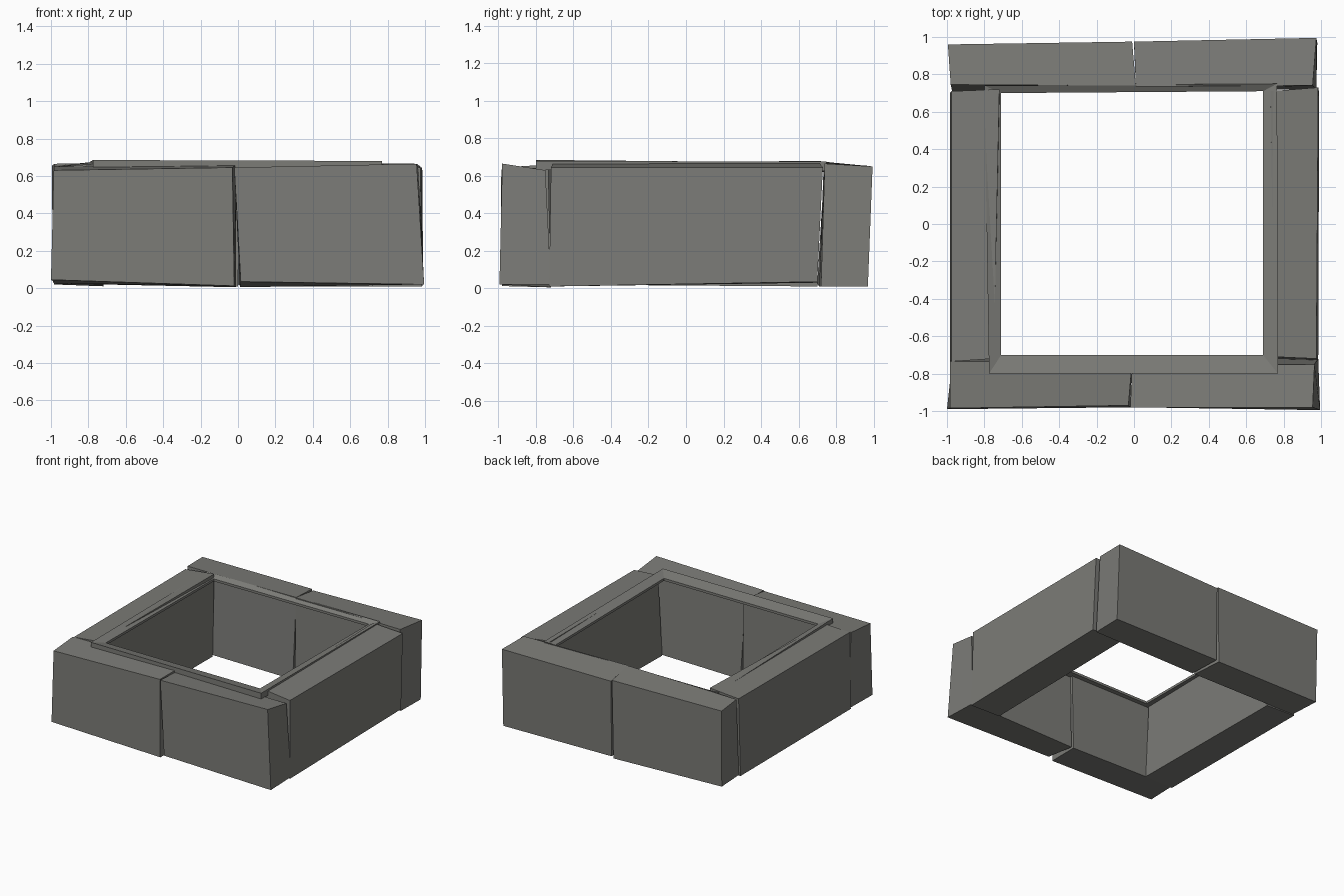
import bpy

stone = bpy.data.materials.new("warm grey stone")
stone.diffuse_color = (0.2, 0.2, 0.185, 1)


def make(name, verts, faces):
    mesh = bpy.data.meshes.new(name)
    mesh.from_pydata(verts, [], faces)
    mesh.materials.append(stone)
    obj = bpy.data.objects.new(name, mesh)
    bpy.context.collection.objects.link(obj)
    return obj


def block(name, lower, upper):
    """Rough-cut stone lofted between two counter-clockwise quads."""
    sides = [(i, (i + 1) % 4, (i + 1) % 4 + 4, i + 4) for i in range(4)]
    make(name, lower + upper, [(3, 2, 1, 0), (4, 5, 6, 7)] + sides)


# Front pair of stones
block("front_left_stone",
      [(-1.0, -0.99, 0.045), (-0.02, -0.98, 0.012), (-0.01, -0.72, 0.005), (-0.97, -0.72, 0.025)],
      [(-0.985, -0.985, 0.63), (-0.03, -0.97, 0.645), (-0.01, -0.735, 0.66), (-0.985, -0.735, 0.65)])
block("front_right_stone",
      [(0.015, -0.98, 0.035), (0.995, -0.995, 0.02), (0.985, -0.72, 0.02), (0.01, -0.72, 0.005)],
      [(-0.02, -0.98, 0.645), (0.955, -0.98, 0.665), (0.965, -0.75, 0.63), (-0.01, -0.755, 0.64)])

# Back pair of stones
block("back_left_stone",
      [(-0.97, 0.70, 0.025), (0.0, 0.71, 0.01), (-0.02, 0.97, 0.01), (-0.99, 0.95, 0.03)],
      [(-0.98, 0.745, 0.665), (0.01, 0.74, 0.675), (-0.01, 0.975, 0.65), (-0.995, 0.96, 0.655)])
block("back_right_stone",
      [(0.02, 0.71, 0.01), (0.975, 0.72, 0.01), (0.98, 0.97, 0.01), (0.0, 0.965, 0.02)],
      [(0.01, 0.735, 0.675), (0.955, 0.74, 0.665), (0.975, 0.995, 0.65), (0.0, 0.975, 0.64)])

# Single long stones on the left and right
block("left_stone",
      [(-0.985, -0.73, 0.025), (-0.72, -0.72, 0.02), (-0.72, 0.70, 0.01), (-0.985, 0.70, 0.02)],
      [(-0.975, -0.735, 0.65), (-0.75, -0.72, 0.665), (-0.72, 0.72, 0.68), (-0.975, 0.71, 0.655)])
block("right_stone",
      [(0.72, -0.72, 0.01), (0.985, -0.73, 0.01), (0.99, 0.70, 0.035), (0.72, 0.70, 0.03)],
      [(0.75, -0.71, 0.665), (0.975, -0.72, 0.645), (0.985, 0.73, 0.645), (0.73, 0.71, 0.67)])

# Thin mitred rim around the opening, sloping down towards the hole
outer = [(-0.775, -0.80, 0.685), (0.77, -0.80, 0.68), (0.765, 0.75, 0.675), (-0.80, 0.74, 0.67)]
inner = [(-0.71, -0.70, 0.66), (0.69, -0.70, 0.66), (0.69, 0.71, 0.65), (-0.71, 0.70, 0.65)]
drop = lambda ring, h: [(x, y, z - h) for x, y, z in ring]
loops = [outer, inner, drop(inner, 0.02), drop(outer, 0.05)]
make("opening_rim", sum(loops, []),
     [(a * 4 + i, a * 4 + (i + 1) % 4, (a + 1) % 4 * 4 + (i + 1) % 4, (a + 1) % 4 * 4 + i)
      for a in range(4) for i in range(4)])
